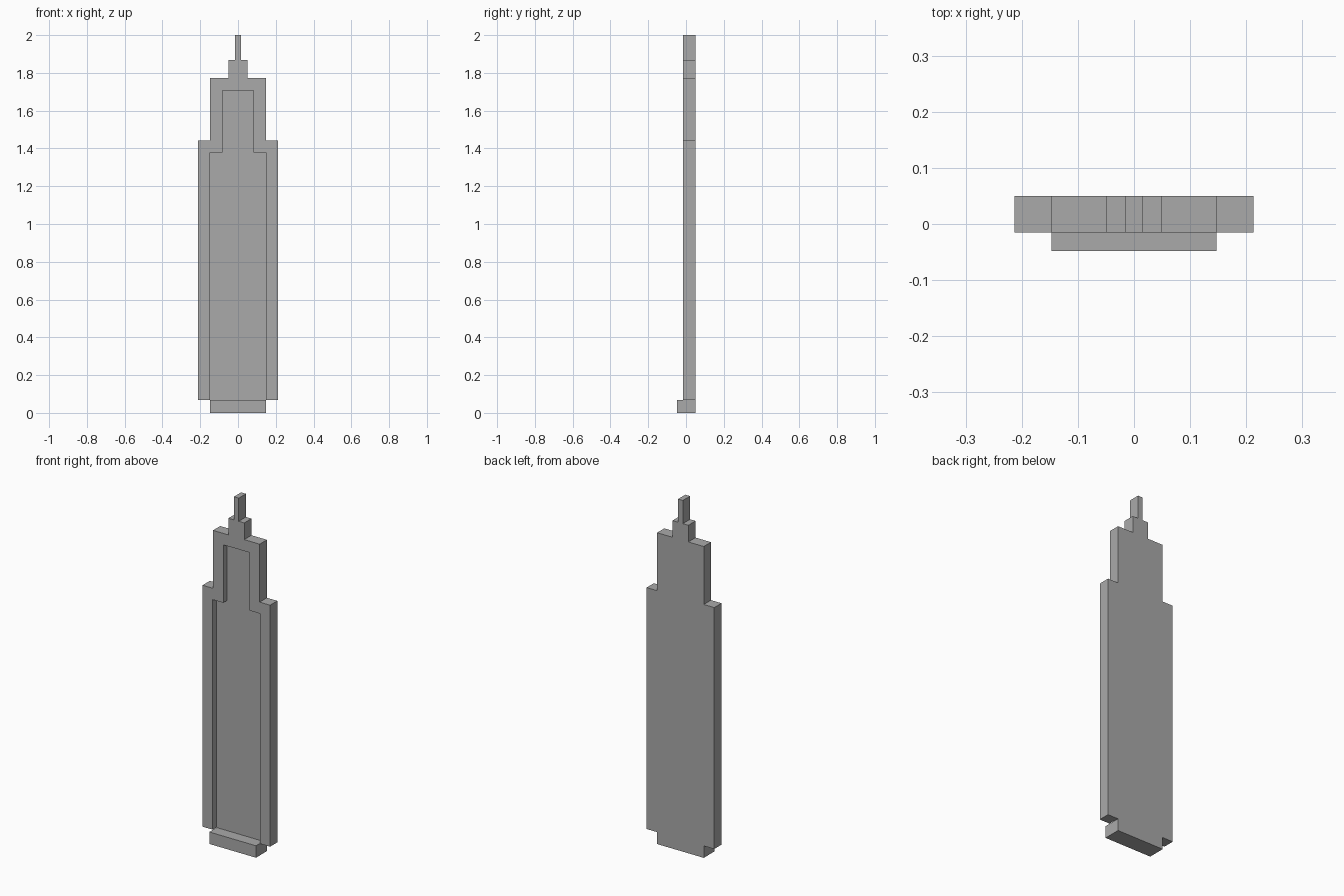
import bpy
import bmesh

if "Cube" in bpy.data.objects:
    bpy.data.objects.remove(bpy.data.objects["Cube"], do_unlink=True)

GREY = (0.4, 0.4, 0.4, 1.0)
grey = bpy.data.materials.new("plain grey")
grey.use_nodes = True
grey.diffuse_color = GREY
grey.node_tree.nodes["Principled BSDF"].inputs["Base Color"].default_value = GREY


def stepped_slab(name, half_profile, y_front, y_back):
    """Mirror a right-hand (x, z) profile about x = 0 and extrude it along y."""
    outline = half_profile + [(-x, z) for x, z in reversed(half_profile)]
    bm = bmesh.new()
    face = bm.faces.new([bm.verts.new((x, y_front, z)) for x, z in outline])
    extruded = bmesh.ops.extrude_face_region(bm, geom=[face])["geom"]
    moved = [v for v in extruded if isinstance(v, bmesh.types.BMVert)]
    bmesh.ops.translate(bm, verts=moved, vec=(0, y_back - y_front, 0))
    bmesh.ops.recalc_face_normals(bm, faces=bm.faces)
    mesh = bpy.data.meshes.new(name)
    bm.to_mesh(mesh)
    bm.free()
    mesh.materials.append(grey)
    obj = bpy.data.objects.new(name, mesh)
    bpy.context.collection.objects.link(obj)
    return obj


FRONT, BACK, RECESS = -0.015, 0.05, 0.018
BASE_TOP = 0.068

# Stepped tower with its spire
tower = stepped_slab("tower", [
    (0.213, BASE_TOP), (0.213, 1.443), (0.147, 1.443), (0.147, 1.773),
    (0.05, 1.773), (0.05, 1.868), (0.015, 1.868), (0.015, 2.0),
], FRONT, BACK)

# Stepped recess in the front, open at the bottom
cutter = stepped_slab("recess_cutter", [
    (0.149, 0.0), (0.149, 1.378), (0.082, 1.378), (0.082, 1.708),
], FRONT - 0.1, RECESS)
cutter.hide_render = True
cutter.hide_set(True)

recess = tower.modifiers.new("front recess", "BOOLEAN")
recess.operation = "DIFFERENCE"
recess.solver = "EXACT"
recess.object = cutter

# Foot block that projects forward
stepped_slab("base", [(0.147, 0.0), (0.147, BASE_TOP)], -0.048, BACK)
